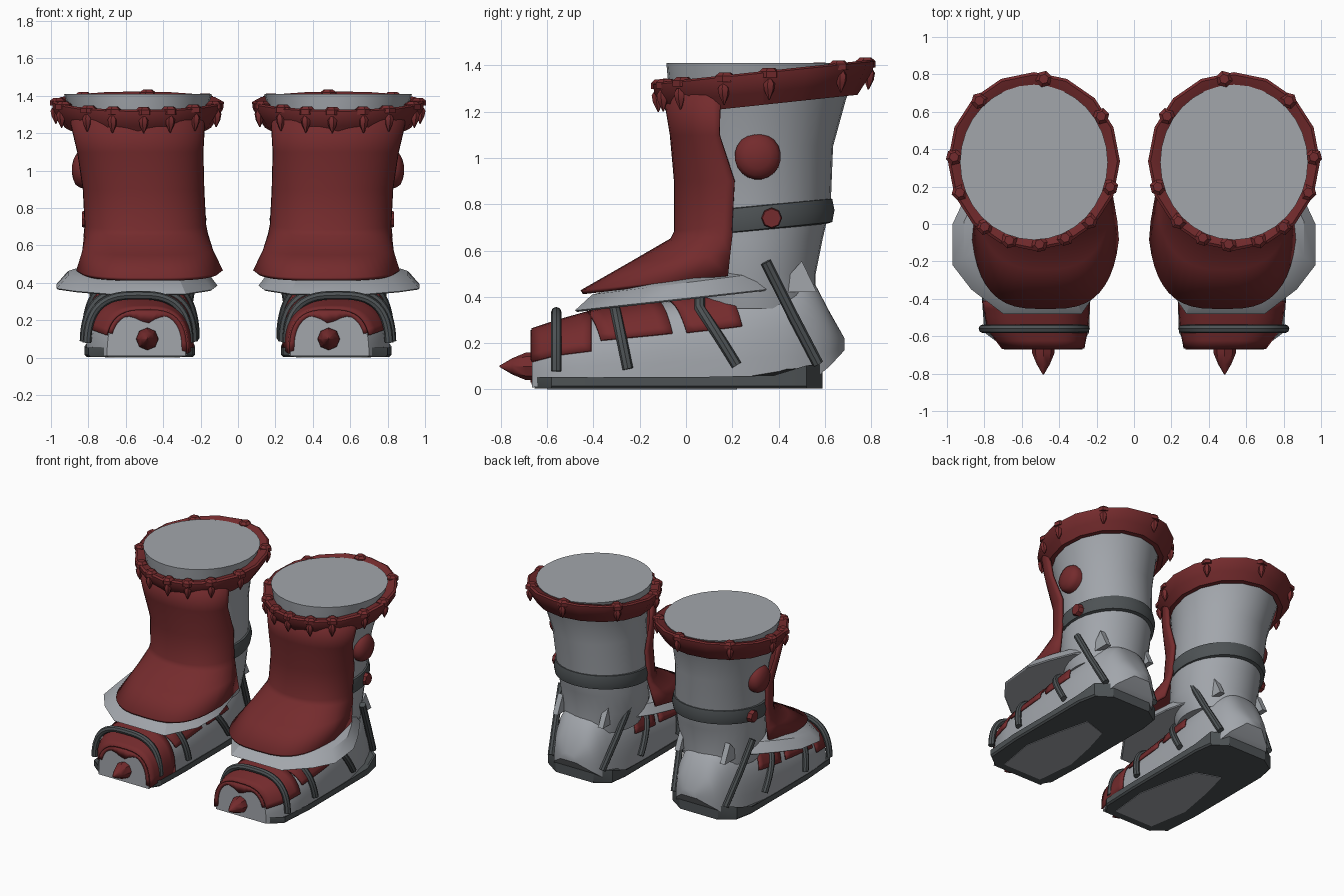
import bpy, bmesh, math
from mathutils import Vector

if "Cube" in bpy.data.objects:
    bpy.data.objects.remove(bpy.data.objects["Cube"])


def material(name, rgb):
    m = bpy.data.materials.new(name)
    m.diffuse_color = (*rgb, 1)
    m.use_nodes = True
    m.node_tree.nodes["Principled BSDF"].inputs["Base Color"].default_value = m.diffuse_color
    return m


GREY = material("pale grey", (0.36, 0.38, 0.41))
RED = material("dark red", (0.175, 0.024, 0.026))
DARK = material("charcoal", (0.075, 0.085, 0.09))


def loft(name, rings, mat, closed=True, caps=True, thick=0, angle=40):
    """Skin a list of point rings and mirror the result to the other boot."""
    bm = bmesh.new()
    rows = [[bm.verts.new(p) for p in r] for r in rings]
    n = len(rows[0])
    for a, b in zip(rows, rows[1:]):
        for i in range(n if closed else n - 1):
            j = (i + 1) % n
            bm.faces.new((a[i], a[j], b[j], b[i]))
    if caps:
        bm.faces.new(rows[0])
        bm.faces.new(rows[-1])
    bmesh.ops.recalc_face_normals(bm, faces=bm.faces)
    me = bpy.data.meshes.new(name)
    bm.to_mesh(me)
    bm.free()
    me.materials.append(mat)
    for p in me.polygons:
        p.use_smooth = True
    me.set_sharp_from_angle(angle=math.radians(angle))
    ob = bpy.data.objects.new(name, me)
    bpy.context.collection.objects.link(ob)
    if thick:
        s = ob.modifiers.new("thickness", 'SOLIDIFY')
        s.thickness, s.offset = thick, 0
    m = ob.modifiers.new("pair", 'MIRROR')
    m.use_mirror_merge = False
    return ob


def power(v, p):
    return math.copysign(abs(v) ** (2 / p), v)


def ellipse(cx, cy, rx, ry, z, n=32, a0=0, a1=360):
    m = n if a1 - a0 == 360 else n - 1
    angs = [math.radians(a0 + (a1 - a0) * i / m) for i in range(n)]
    return [Vector((cx + rx * math.cos(a), cy + ry * math.sin(a), z)) for a in angs]


def tube(name, pts, r, mat, n=8):
    """Round strap along a path."""
    rings = []
    for i, p in enumerate(pts):
        t = (pts[min(i + 1, len(pts) - 1)] - pts[max(i - 1, 0)]).normalized()
        u = (Vector((0, 1, 0)) - t * t.y).normalized()
        v = t.cross(u)
        rings.append([p + r * (u * math.cos(k * math.tau / n) + v * math.sin(k * math.tau / n))
                      for k in range(n)])
    loft(name, rings, mat)


def spindle(name, start, axis, profile, mat, n=6):
    """Turned part: profile holds (distance along axis, radius)."""
    axis = Vector(axis).normalized()
    u = axis.orthogonal().normalized()
    v = axis.cross(u)
    loft(name, [[Vector(start) + axis * d + r * (u * math.cos(k * math.tau / n) + v * math.sin(k * math.tau / n))
                 for k in range(n)] for d, r in profile], mat)


# shaft with flat closed top
shaft = [(1.41, .535, .33, .395, .415), (1.25, .535, .31, .35, .38), (1.05, .515, .30, .32, .335),
         (.8, .495, .295, .305, .33), (.65, .49, .28, .305, .31), (.5, .49, .26, .30, .30),
         (.35, .50, .28, .26, .28)]
loft("shaft", [ellipse(cx, cy, rx, ry, z) for z, cx, cy, rx, ry in shaft], GREY)

# foot, skinned along y: y, inner x, outer x, bottom z, top z
FOOT = [(-.665, .28, .70, .008, .25), (-.56, .26, .78, .03, .285), (-.4, .25, .81, .03, .33),
        (-.1, .25, .81, .03, .38), (.2, .24, .80, .03, .44), (.4, .25, .78, .03, .49),
        (.5, .29, .74, .03, .49), (.56, .31, .71, .05, .45), (.62, .35, .67, .10, .335), (.685, .44, .57, .17, .22)]


def foot_point(y, t, off=0.0):
    """Point on the foot: t runs 0..1 from inner side over the top to the outer side."""
    y = max(FOOT[0][0], min(FOOT[-1][0], y))
    for a, b in zip(FOOT, FOOT[1:]):
        if y <= b[0]:
            f = (y - a[0]) / (b[0] - a[0])
            _, x0, x1, z0, z1 = [p + (q - p) * f for p, q in zip(a, b)]
            break
    a = math.pi * (1 - t)
    return Vector(((x0 + x1) / 2 + ((x1 - x0) / 2 + off) * power(math.cos(a), 2.9),
                   y, z0 + (z1 - z0 + off) * power(max(0, math.sin(a)), 2.9)))


loft("foot", [[foot_point(s[0], i / 24) for i in range(25)] for s in FOOT], GREY)

# red patches over the foot: front y, back y, lean, inner t, outer t
for name, y0, y1, lean, t0, t1 in [("toe_cap", -.665, -.41, 0, .005, .90),
                                   ("instep_patch", -.40, -.09, .07, .15, .85),
                                   ("ankle_patch", -.04, .20, .09, .145, .855)]:
    rows = []
    for j in range(7):
        row = []
        for i in range(21):
            t = t0 + (t1 - t0) * i / 20
            shift = lean * (abs(t - .5) / .33 - .6)
            row.append(foot_point(y0 + (y1 - y0) * j / 6 + shift, t, .009))
        rows.append(row)
    loft(name, rows, RED, closed=False, caps=False, thick=.012)

# red rim on the face of the toe, dipping in the middle
rim = [foot_point(-.67, .01 + .87 * i / 20, .006) for i in range(21)]
centre = Vector((.49, -.67, .09))
inner = [p.lerp(centre, .12 + .38 * max(0, 1 - abs(p.x - .49) / .12)) for p in rim]
for p in rim + inner:
    p.y = -.668
loft("toe_rim", [rim, inner], RED, closed=False, caps=False, thick=.008)

# sole with raised heel
outline = [(.29, -.655), (.70, -.655), (.80, -.58), (.82, -.3), (.82, .1), (.82, .38), (.79, .52), (.68, .59),
           (.36, .59), (.25, .52), (.23, .38), (.23, .1), (.23, -.3), (.24, -.58)]


def sole_top(y):
    return .055 + .055 * max(0, min(1, (y - .36) / .18))


def sole_ring(s, top, z=0):
    return [Vector((.525 + (x - .525) * s, y, sole_top(y) - .012 * (s < 1) if top else z)) for x, y in outline]


loft("sole", [sole_ring(.96, False, .004), sole_ring(1, False, .015), sole_ring(1, True), sole_ring(.93, True)],
     DARK, angle=30)

# pale worn area under the sole
worn = [(.34, -.60), (.66, -.60), (.71, -.3), (.66, -.02), (.60, .22), (.42, .16), (.36, -.05), (.31, -.3)]
loft("worn_sole_area", [[Vector((x, y, z)) for x, y in worn] for z in (0, .006)], GREY)

# toe spike
spindle("toe_spike", (.485, -.64, .10), (0, -1, 0), [(0, .06), (.05, .06), (.11, .035), (.165, .003)], RED, 8)

# straps over the foot: y at the ground, y at the top, side gap, extra lift
for name, yb, yt, off, lift in [("toe_strap", -.56, -.56, .015, .045), ("instep_strap", -.245, -.31, .014, 0),
                                ("ankle_strap", .245, .06, .014, 0)]:
    path = []
    for i in range(33):
        t = .025 + .95 * i / 32
        p = foot_point(yb, t, off)
        h = max(0, min(1, (p.z - .06) / .32))
        path.append(foot_point(yb + (yt - yb) * h, t, off) + Vector((.3 * lift, 0, lift * h)))
    tube(name, path, .023, DARK)

# heel straps on both sides
for name, xb, xt in [("outer_heel_strap", .73, .80), ("inner_heel_strap", .30, .225)]:
    tube(name, [Vector((xb, .57, .11)), Vector((xb * .45 + xt * .55, .455, .33)),
                Vector((xt, .345, .55))], .024, DARK)

# pointed folds above the heel
for name, x in [("outer_heel_fold", .70), ("inner_heel_fold", .32)]:
    loft(name, [[Vector((x + dx, y, z)) for y, z in ((.38, .42), (.50, .555), (.565, .42))]
                for dx in (-.02, .02)], GREY)

# flared grey skirt below the shin plate
edge = [(.28, -.48), (.70, -.48), (.87, -.35), (.97, -.22), (.97, 0), (.90, .15), (.80, .32), (.70, .40),
        (.33, .40), (.23, .32), (.16, .15), (.11, -.08), (.14, -.28)]


def skirt_ring(s, dz):
    return [Vector((.5 + (x - .5) * s, .1 + (y - .1) * s, .335 + .11 * (y + .48) + dz)) for x, y in edge]


loft("skirt", [skirt_ring(.98, 0), skirt_ring(1, .006), skirt_ring(.87, .075), skirt_ring(.7, .10)], GREY, angle=30)

# shin plate: back y, back z, front y, front z, inner x, outer x, squareness, pinch at the back
SHIN = [(.15, 1.27, -.09, 1.28, .185, .89, 2.1, 0), (.145, 1.1, -.06, 1.1, .195, .85, 2.1, 0),
        (.21, .9, -.042, .9, .19, .82, 2.1, 0), (.20, .71, -.042, .68, .18, .81, 2.2, 0),
        (.20, .66, -.06, .645, .17, .815, 2.3, .0),
        (.19, .58, -.24, .54, .13, .835, 2.6, .06), (.18, .49, -.45, .42, .08, .865, 3.1, .12)]
rows = []
for yb, zb, yf, zf, x0, x1, p, pinch in SHIN:
    row = []
    for i in range(25):
        a = math.pi * (1 + i / 24)
        d = abs(power(math.sin(a), p))
        half = (x1 - x0) / 2 * (1 - pinch * max(0, 1 - d / .4))
        row.append(Vector(((x0 + x1) / 2 + half * power(math.cos(a), p),
                           yb + (yf - yb) * d, zb + (zf - zb) * d)))
    rows.append(row)
loft("shin_plate", rows, RED, closed=False, caps=False, thick=.02)


# tilted collar
def collar_point(a, s, dz):
    y = .335 + .477 * s * math.sin(a)
    return Vector((.535 + .46 * s * math.cos(a), y, 1.325 + .106 * (y + .13) + dz))


profile = [(.78, -.145), (.85, -.145), (.93, -.09), (.99, -.045), (1, -.008), (.97, 0), (.86, -.012), (.78, -.03)]
loft("collar", [[collar_point(math.tau * k / 16, s, dz) for s, dz in profile] for k in range(17)],
     RED, caps=False, angle=35)

# studs on top of the collar, each with a drop-shaped point below
for k, deg in enumerate([97, 47, 3, -22, -52, -72, -94, -113, -134, 198, 147]):
    a = math.radians(deg)
    spindle(f"collar_stud_{k}", collar_point(a, .93, -.03), (0, 0, 1), [(0, .045), (.026, .045), (.042, .026)], RED)
    top, tip = collar_point(a, .965, -.035), collar_point(a, .955, -.125)
    spindle(f"collar_drop_{k}", top, tip - top, [(0, .012), (.02, .026), (.05, .022), (.092, .003)], RED)

# ankle band round the back of the shaft
rows = []
for grow, dz in [(-.01, -.055), (.012, -.05), (.022, 0), (.012, .05), (-.01, .055)]:
    row = ellipse(.495, .29, .305 + grow, .330 + grow, 0, 30, -20, 200)
    for p in row:
        p.z = .73 + .10 * (p.y - .2) + dz
    rows.append(row)
loft("ankle_band", rows, DARK, closed=False, caps=False)

# round boss and small stud on the outer side
spindle("side_boss", (.78, .31, 1.005), (1, 0, .03),
        [(0, .10), (.06, .10), (.085, .085), (.10, .055), (.108, .02)], RED, 20)
spindle("band_stud", (.77, .37, .74), (1, 0, 0), [(0, .045), (.055, .045), (.065, .040)], RED, 8)
